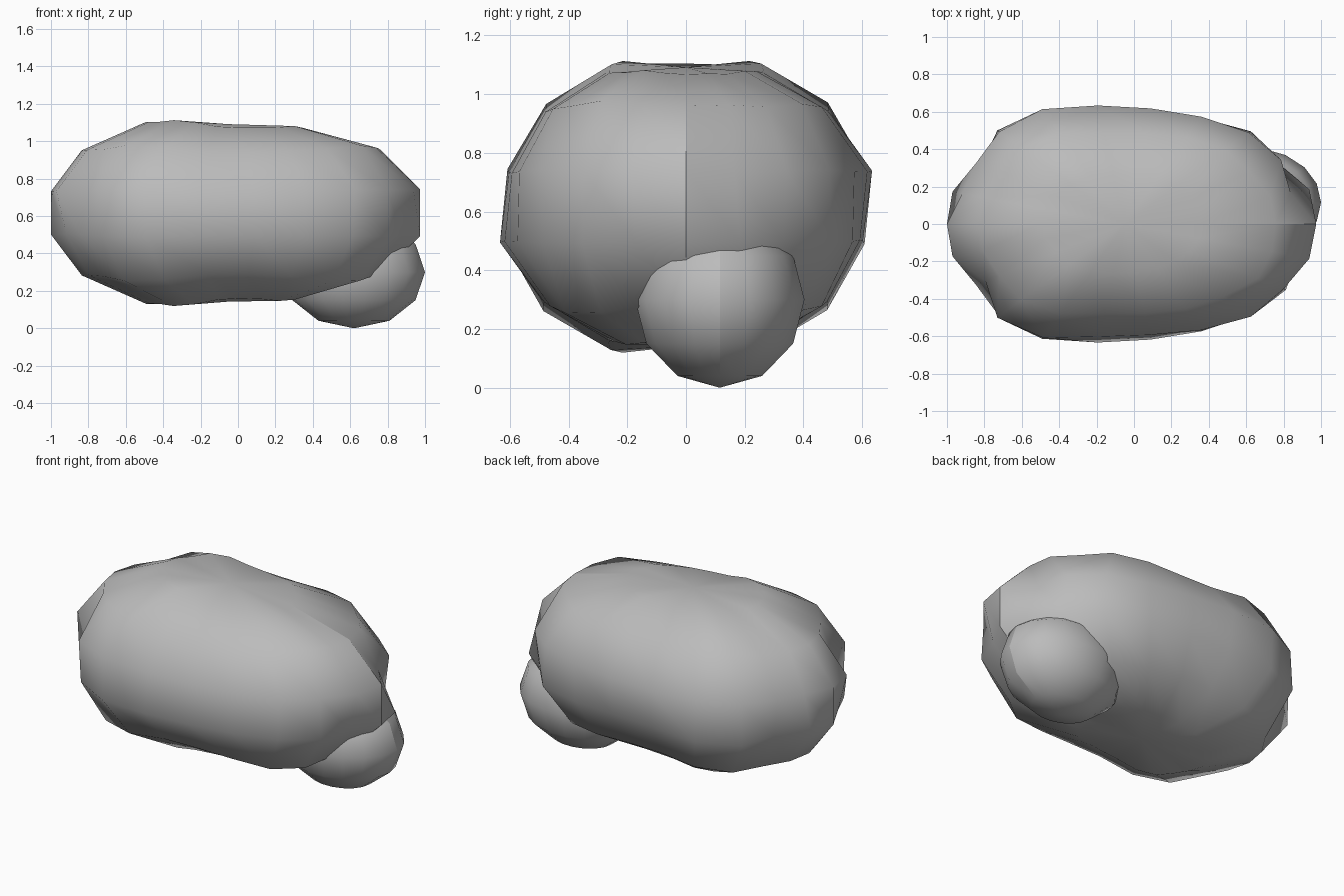
import bpy, bmesh, math

default = bpy.data.objects.get("Cube")
if default:
    bpy.data.objects.remove(default, do_unlink=True)

# One plain stone colour
grey = bpy.data.materials.new("stone_grey")
grey.use_nodes = True
grey.diffuse_color = (0.5, 0.5, 0.5, 1)
bsdf = grey.node_tree.nodes["Principled BSDF"]
bsdf.inputs["Base Color"].default_value = (0.5, 0.5, 0.5, 1)
bsdf.inputs["Roughness"].default_value = 0.8


def lumpy_ball(name, centre, size, segments, rings, lump):
    """Ellipsoid of stacked rings, pushed in and out by lump(phi, theta, index)."""
    bm = bmesh.new()

    def vert(phi, theta, i):
        r = lump(phi, theta, i)
        unit = (math.sin(phi) * math.cos(theta), math.sin(phi) * math.sin(theta), math.cos(phi))
        return bm.verts.new([c + s * r * u for c, s, u in zip(centre, size, unit)])

    top, bottom = vert(0, 0, 0), vert(math.pi, 0, 0)
    rows = [[vert(math.pi * k / rings, math.tau * i / segments, i) for i in range(segments)]
            for k in range(1, rings)]
    for i in range(segments):
        j = (i + 1) % segments
        bm.faces.new((top, rows[0][i], rows[0][j]))
        bm.faces.new((bottom, rows[-1][j], rows[-1][i]))
        for a, b in zip(rows, rows[1:]):
            bm.faces.new((a[i], b[i], b[j], a[j]))
    bmesh.ops.recalc_face_normals(bm, faces=bm.faces)

    # Smooth all over, with a sharp seam down one end
    seam_verts = {row[0] for row in rows}
    for f in bm.faces:
        f.smooth = True
    for e in bm.edges:
        e.smooth = not set(e.verts) <= seam_verts
    mesh = bpy.data.meshes.new(name)
    bm.to_mesh(mesh)
    bm.free()
    mesh.materials.append(grey)
    obj = bpy.data.objects.new(name, mesh)
    bpy.context.collection.objects.link(obj)
    return obj


# Lumps and dents around the rings, counter-clockwise from +x
UPPER_WAIST = [1.03, 0.93, 1.0, 1.02, 0.995, 0.985, 1.01, 1.065, 1.03, 0.95, 0.91,
               0.955, 0.965, 0.89, 1.045, 1.055, 0.96, 0.945, 0.985, 1.035, 1.015, 1.035]
LOWER_WAIST = [1.03, 1.035, 0.97, 1.035, 0.985, 0.945, 0.96, 1.055, 1.045, 0.92, 0.965,
               0.955, 0.91, 0.95, 1.03, 1.065, 1.01, 0.985, 0.995, 1.02, 1.03, 0.97]
UPPER_SHOULDER = [1.01, 1.02, 1.0, 1.03, 1.0, 0.96, 0.965, 1.045, 1.06, 0.975, 0.98,
                  0.985, 0.99, 1.0, 1.06, 1.03, 0.95, 0.95, 0.98, 1.01, 1.06, 1.03]
LOWER_SHOULDER = [1.0, 1.02, 1.04, 1.04, 1.0, 0.955, 0.96, 1.04, 1.06, 1.0, 0.99,
                  0.985, 0.98, 1.0, 1.07, 1.05, 0.965, 0.96, 1.0, 1.07, 1.06, 1.0]


def body_lump(phi, theta, i):
    s = math.sin(phi)
    upper = math.cos(phi) > 0
    if s < 0.01:
        return 0.872
    if s > 0.9:
        return (UPPER_WAIST if upper else LOWER_WAIST)[i]
    shoulder = (UPPER_SHOULDER if upper else LOWER_SHOULDER)[i]
    if s > 0.6:
        return shoulder
    # End rings are flatter towards +x
    return 1 + (shoulder - 1) * s - 0.043 * (1 + math.cos(theta))


# Large boulder and the small stone beneath its end
lumpy_ball("boulder", (-0.05, 0, 0.617), (1.02, 0.65, 0.544), 22, 7, body_lump)
lumpy_ball("small_stone", (0.62, 0.115, 0.3), (0.38, 0.293, 0.3), 18, 6,
           lambda phi, theta, i: 1.0)
